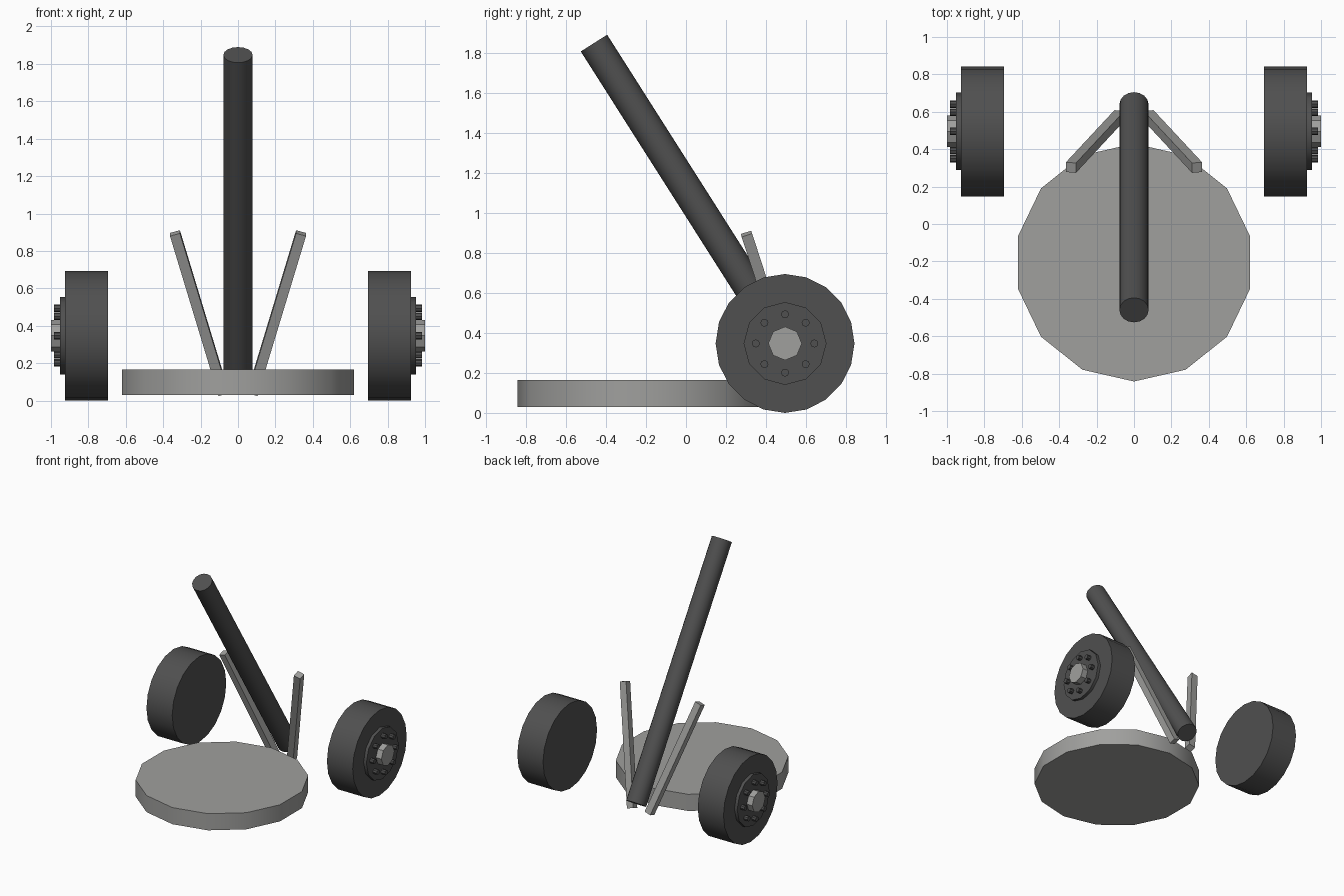
import bpy, bmesh
from math import radians, sin, cos, pi
from mathutils import Vector

if "Cube" in bpy.data.objects:
    bpy.data.objects.remove(bpy.data.objects["Cube"])

dark = bpy.data.materials.new("dark_grey")
dark.diffuse_color = (0.08, 0.08, 0.08, 1)
dark.use_nodes = True
dark.node_tree.nodes["Principled BSDF"].inputs["Base Color"].default_value = dark.diffuse_color
grey = bpy.data.materials.new("mid_grey")
grey.diffuse_color = (0.35, 0.35, 0.34, 1)
grey.use_nodes = True
grey.node_tree.nodes["Principled BSDF"].inputs["Base Color"].default_value = grey.diffuse_color


def prism(name, start, end, radius, sides, mat, ref=(0, 0, 1)):
    """Capped n-sided prism between two points, first corner towards ref."""
    a, b = Vector(start), Vector(end)
    w = (b - a).normalized()
    u = Vector(ref)
    u = (u - w * u.dot(w)).normalized()
    v = w.cross(u)
    off = pi / 4 if sides == 4 else 0  # square bars have a flat towards ref
    bm = bmesh.new()
    rings = []
    for p in (a, b):
        rings.append([bm.verts.new(p + radius * (u * cos(t) + v * sin(t)))
                      for t in (off + 2 * pi * i / sides for i in range(sides))])
    lo, hi = rings
    bm.faces.new(lo[::-1])
    bm.faces.new(hi)
    for i in range(sides):
        j = (i + 1) % sides
        bm.faces.new((lo[i], lo[j], hi[j], hi[i]))
    bmesh.ops.recalc_face_normals(bm, faces=bm.faces)
    me = bpy.data.meshes.new(name)
    bm.to_mesh(me)
    bm.free()
    me.shade_smooth()
    me.set_sharp_from_angle(angle=radians(32))
    me.materials.append(mat)
    ob = bpy.data.objects.new(name, me)
    bpy.context.collection.objects.link(ob)
    return ob


# Base disc and leaning pole
prism("base_disc", (0, -0.206, 0.03), (0, -0.206, 0.165), 0.636, 14, grey, (0, 1, 0))
prism("leaning_pole", (0, 0.639, 0.12), (0, -0.46, 1.848), 0.078, 16, dark, (1, 0, 0))

WY, WZ = 0.495, 0.347  # wheel axle position
for s, side in ((1, "right"), (-1, "left")):
    # Square strut
    prism("strut_" + side, (s * 0.078, 0.58, 0.04), (s * 0.337, 0.302, 0.895),
          0.039, 4, grey, (1, 0, 0))

    # Wheel: tyre, rim plate, hub cap
    def axial(name, x0, x1, r, n, mat, y=WY, z=WZ):
        prism(name + "_" + side, (s * x0, y, z), (s * x1, y, z), r, n, mat)

    axial("tyre", 0.695, 0.926, 0.347, 20, dark)
    axial("rim_plate", 0.92, 0.951, 0.207, 12, dark)
    axial("hub_cap", 0.945, 1.0, 0.084, 8, grey)

    # Wheel bolts
    for i in range(8):
        t = 2 * pi * i / 8
        axial(f"bolt_{i}", 0.945, 0.985, 0.02, 8, dark,
              WY + 0.146 * cos(t), WZ + 0.146 * sin(t))
